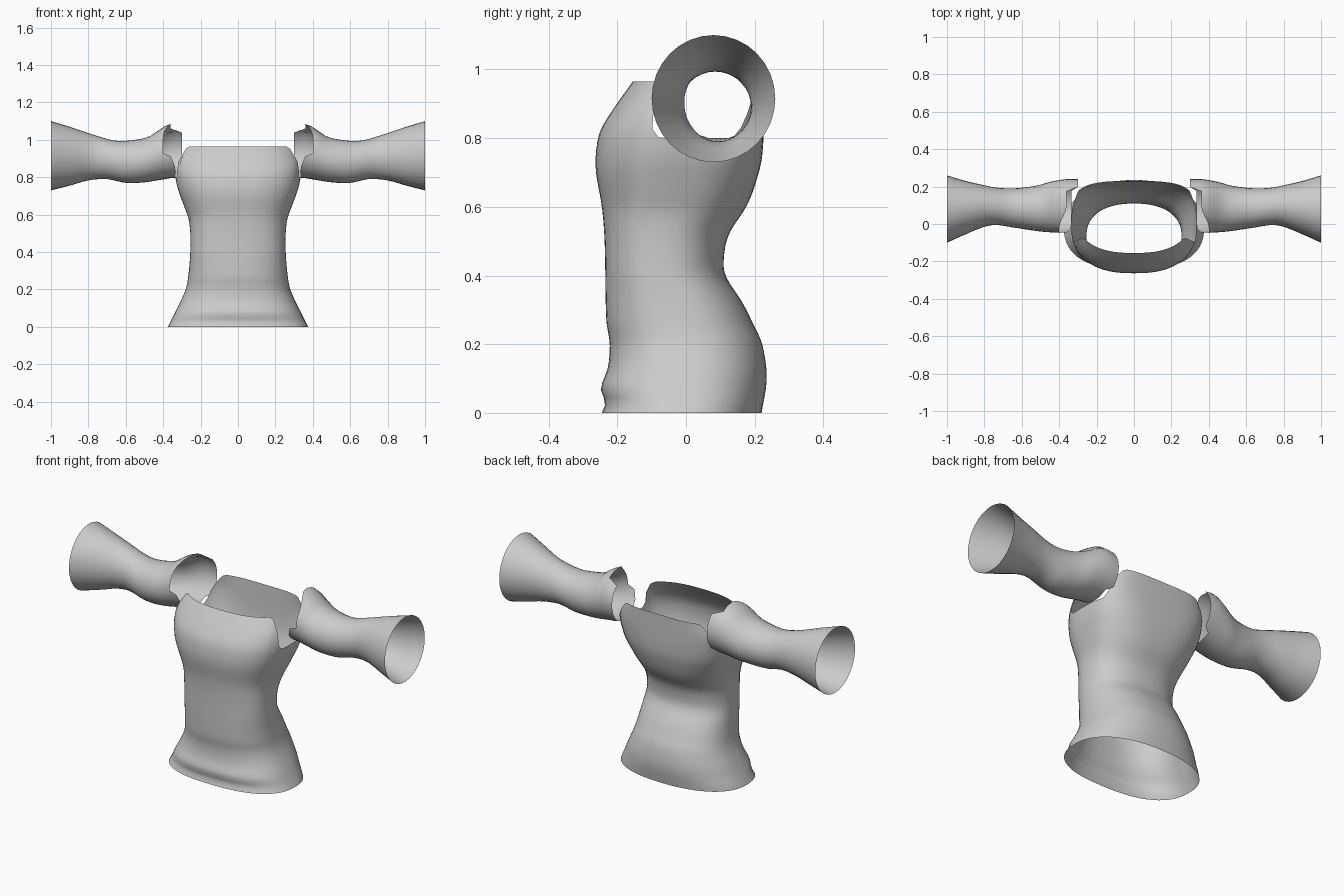
import bpy, bmesh, math

cube = bpy.data.objects.get("Cube")
if cube:
    bpy.data.objects.remove(cube)

grey = bpy.data.materials.new("light_grey_cloth")
grey.use_nodes = True
COLOR = (0.6, 0.6, 0.6, 1)
grey.diffuse_color = COLOR
grey.node_tree.nodes["Principled BSDF"].inputs["Base Color"].default_value = COLOR


def curve(points, t):
    """Smooth interpolation through (position, value) pairs."""
    t = min(max(t, points[0][0]), points[-1][0])
    i = 0
    while i < len(points) - 2 and t > points[i + 1][0]:
        i += 1

    def slope(k):
        a, b = points[max(k - 1, 0)], points[min(k + 1, len(points) - 1)]
        return (b[1] - a[1]) / (b[0] - a[0])

    (x0, y0), (x1, y1) = points[i], points[i + 1]
    h = x1 - x0
    s = (t - x0) / h
    bend = s * (1 - s) * h * ((1 - s) * slope(i) - s * slope(i + 1))
    ease = s * s * (3 - 2 * s)
    return y0 + (y1 - y0) * ease + bend


def step(a, b, v):
    s = min(max((v - a) / (b - a), 0), 1)
    return s * s * (3 - 2 * s)


def power(v, e):
    return math.copysign(abs(v) ** e, v)


def tube(name, rings, sides, point):
    """Open tube from a function point(along 0..1, angle)."""
    bm = bmesh.new()
    grid = [[bm.verts.new(point(r / rings, 2 * math.pi * s / sides))
             for s in range(sides)] for r in range(rings + 1)]
    for low, high in zip(grid, grid[1:]):
        for s in range(sides):
            n = (s + 1) % sides
            bm.faces.new((low[s], low[n], high[n], high[s]))
    mesh = bpy.data.meshes.new(name)
    bm.to_mesh(mesh)
    bm.free()
    mesh.materials.append(grey)
    mesh.shade_smooth()
    obj = bpy.data.objects.new(name, mesh)
    bpy.context.collection.objects.link(obj)
    return obj


# Shirt body: front, back and half-width profiles by height
FRONT = [(0, -.245), (.03, -.235), (.07, -.248), (.13, -.228), (.2, -.222),
         (.27, -.232), (.5, -.237), (.6, -.245), (.7, -.262), (.76, -.262),
         (.82, -.25), (.88, -.215), (.965, -.155)]
BACK = [(0, .22), (.1, .235), (.2, .222), (.25, .2), (.32, .165), (.4, .115),
        (.45, .11), (.52, .125), (.6, .175), (.66, .2), (.75, .222), (.965, .23)]
WIDTH = [(0, .375), (.1, .325), (.2, .28), (.28, .265), (.4, .255), (.5, .255),
         (.58, .265), (.65, .29), (.75, .325), (.85, .34), (.9, .335), (.965, .3)]


def body_point(t, angle):
    c, s = math.cos(angle), math.sin(angle)
    # The rim dips at each side to form the armhole
    dip = step(.6, .92, abs(c)) if s > 0 else step(.86, .99, abs(c))
    z = t * (.965 - .165 * dip)
    front, back = curve(FRONT, z), curve(BACK, z)
    squareness = 2.3 + (1.5 * step(.5, .95, z) if s > 0 else .2)
    e = 2 / squareness
    x = curve(WIDTH, z) * power(c, e)
    y = (front + back) / 2 + (back - front) / 2 * power(s, e)
    return x, y, z


tube("shirt_body", 44, 64, body_point)

# Sleeves: top, bottom, front and back profiles by distance from the middle
TOP = [(.3, 1.08), (.36, 1.085), (.42, 1.055), (.47, 1.02), (.55, 1.0),
       (.65, .995), (.75, 1.02), (.9, 1.07), (1, 1.1)]
BOTTOM = [(.3, .8), (.36, .795), (.5, .773), (.6, .77), (.7, .79),
          (.8, .783), (.9, .755), (1, .73)]
NEAR = [(.3, -.05), (.4, -.047), (.5, -.04), (.65, -.018), (.74, -.005),
        (.8, -.015), (.9, -.055), (1, -.10)]
FAR = [(.3, .24), (.36, .24), (.45, .225), (.52, .205), (.65, .19),
       (.74, .195), (.8, .207), (.9, .23), (1, .26)]


def sleeve_point(side):
    def point(t, angle):
        c, s = math.cos(angle), math.sin(angle)
        # Ragged shoulder edge: long at the back, cut away at the front
        if c > .6 and s < .8:
            start = .30
        elif s > 0:
            start = .36 + .04 * step(0, .8, -c)
        else:
            start = .335 + .03 * step(-.7, 0, s) * (c < 0)
        x = start + (1 - start) * t
        top, bottom = curve(TOP, x), curve(BOTTOM, x)
        near, far = curve(NEAR, x), curve(FAR, x)
        return (side * x, (near + far) / 2 + (far - near) / 2 * c,
                (top + bottom) / 2 + (top - bottom) / 2 * s)
    return point


for name, side in (("left_sleeve", 1), ("right_sleeve", -1)):
    sleeve = tube(name, 24, 32, sleeve_point(side))
    if side > 0:
        sleeve.data.flip_normals()
# Outward normals on both sleeves and the body
for obj in bpy.context.collection.objects:
    if obj.name in ("shirt_body", "left_sleeve", "right_sleeve"):
        bm = bmesh.new()
        bm.from_mesh(obj.data)
        axis = 2 if obj.name == "shirt_body" else 0
        centre = sum((v.co.copy() for v in bm.verts), bm.verts[:][0].co * 0) / len(bm.verts)
        total = 0
        for f in bm.faces:
            out = f.calc_center_median() - centre
            out[axis] = 0
            total += f.normal.dot(out)
        if total < 0:
            bmesh.ops.reverse_faces(bm, faces=bm.faces[:])
        bm.to_mesh(obj.data)
        bm.free()
